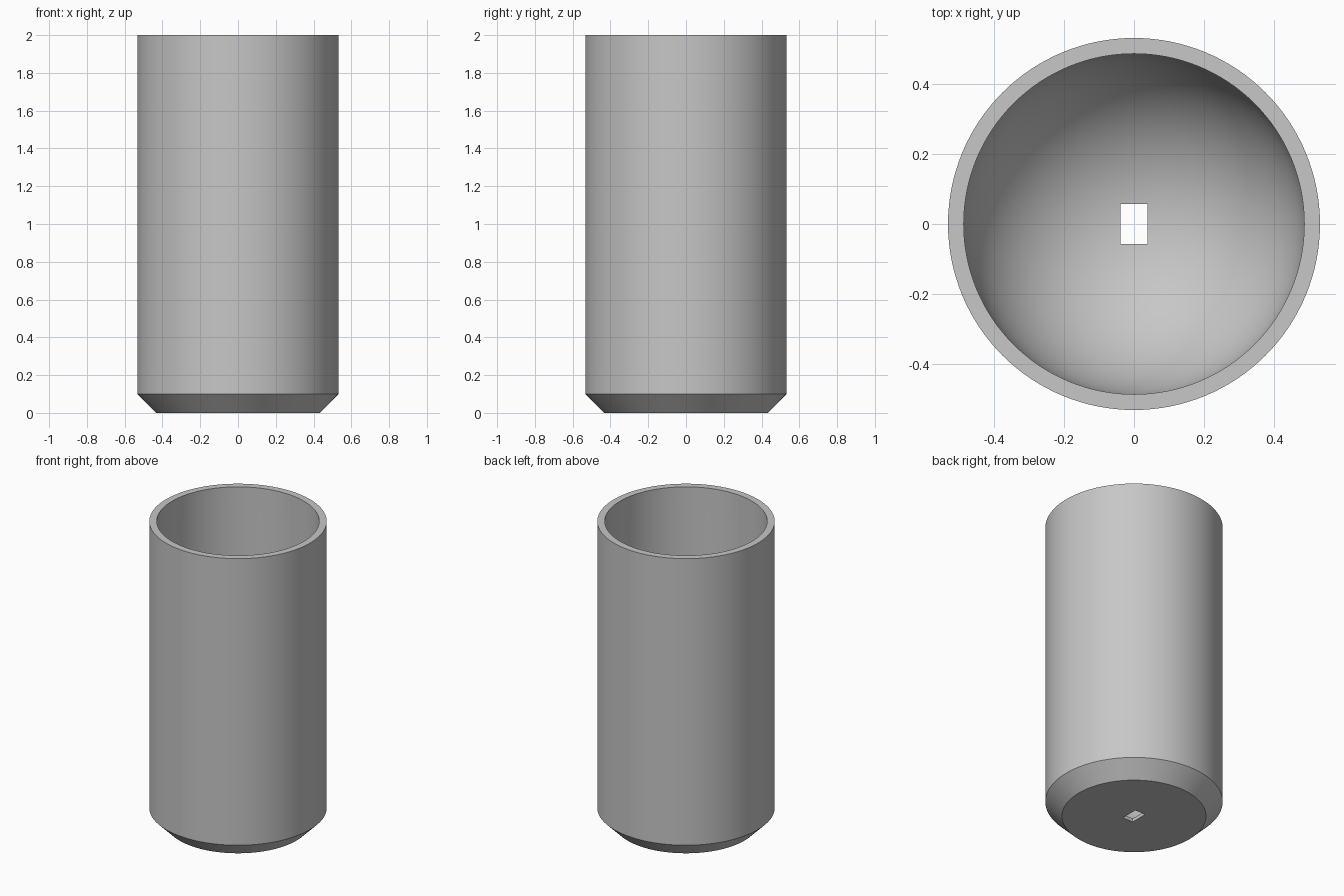
import bpy, bmesh
from math import pi, sin, cos, radians
from mathutils import Matrix

cube = bpy.data.objects.get("Cube")
if cube:
    bpy.data.objects.remove(cube, do_unlink=True)

SEGMENTS = 128
OUTER, INNER, HEIGHT = 0.533, 0.488, 2.0
CHAMFER, FLOOR = 0.1, 0.02

grey = bpy.data.materials.new("plain grey")
grey.use_nodes = True
colour = (0.57, 0.57, 0.57, 1)
grey.diffuse_color = colour
grey.node_tree.nodes["Principled BSDF"].inputs["Base Color"].default_value = colour


def make_object(name, bm):
    bmesh.ops.recalc_face_normals(bm, faces=bm.faces)
    mesh = bpy.data.meshes.new(name)
    bm.to_mesh(mesh)
    bm.free()
    mesh.materials.append(grey)
    obj = bpy.data.objects.new(name, mesh)
    bpy.context.collection.objects.link(obj)
    return obj


# Cup: chamfered outside, straight bore ending in a round bowl
profile = [(0, 0), (OUTER - CHAMFER, 0), (OUTER, CHAMFER),
           (OUTER, HEIGHT), (INNER, HEIGHT)]
steps = 32
for i in range(steps + 1):
    a = pi / 2 * i / steps
    profile.append((INNER * cos(a), FLOOR + INNER * (1 - sin(a))))

bm = bmesh.new()
verts = [bm.verts.new((r, 0, z)) for r, z in profile]
edges = [bm.edges.new(pair) for pair in zip(verts, verts[1:])]
bmesh.ops.spin(bm, geom=verts + edges, cent=(0, 0, 0), axis=(0, 0, 1),
               angle=2 * pi, steps=SEGMENTS, use_duplicate=False)
bmesh.ops.remove_doubles(bm, verts=bm.verts, dist=0.0005)
cup = make_object("cup", bm)

# Rectangular slot through the floor
bm = bmesh.new()
bmesh.ops.create_cube(bm, size=1, matrix=Matrix.Diagonal((0.077, 0.116, 0.4, 1)))
cutter = make_object("slot_cutter", bm)
cutter.hide_render = True

slot = cup.modifiers.new("slot", 'BOOLEAN')
slot.operation = 'DIFFERENCE'
slot.solver = 'EXACT'
slot.object = cutter

bpy.ops.object.select_all(action='DESELECT')
cup.select_set(True)
bpy.context.view_layer.objects.active = cup
bpy.ops.object.modifier_apply(modifier=slot.name)
bpy.data.objects.remove(cutter, do_unlink=True)
bpy.ops.object.shade_smooth_by_angle(angle=radians(30))
